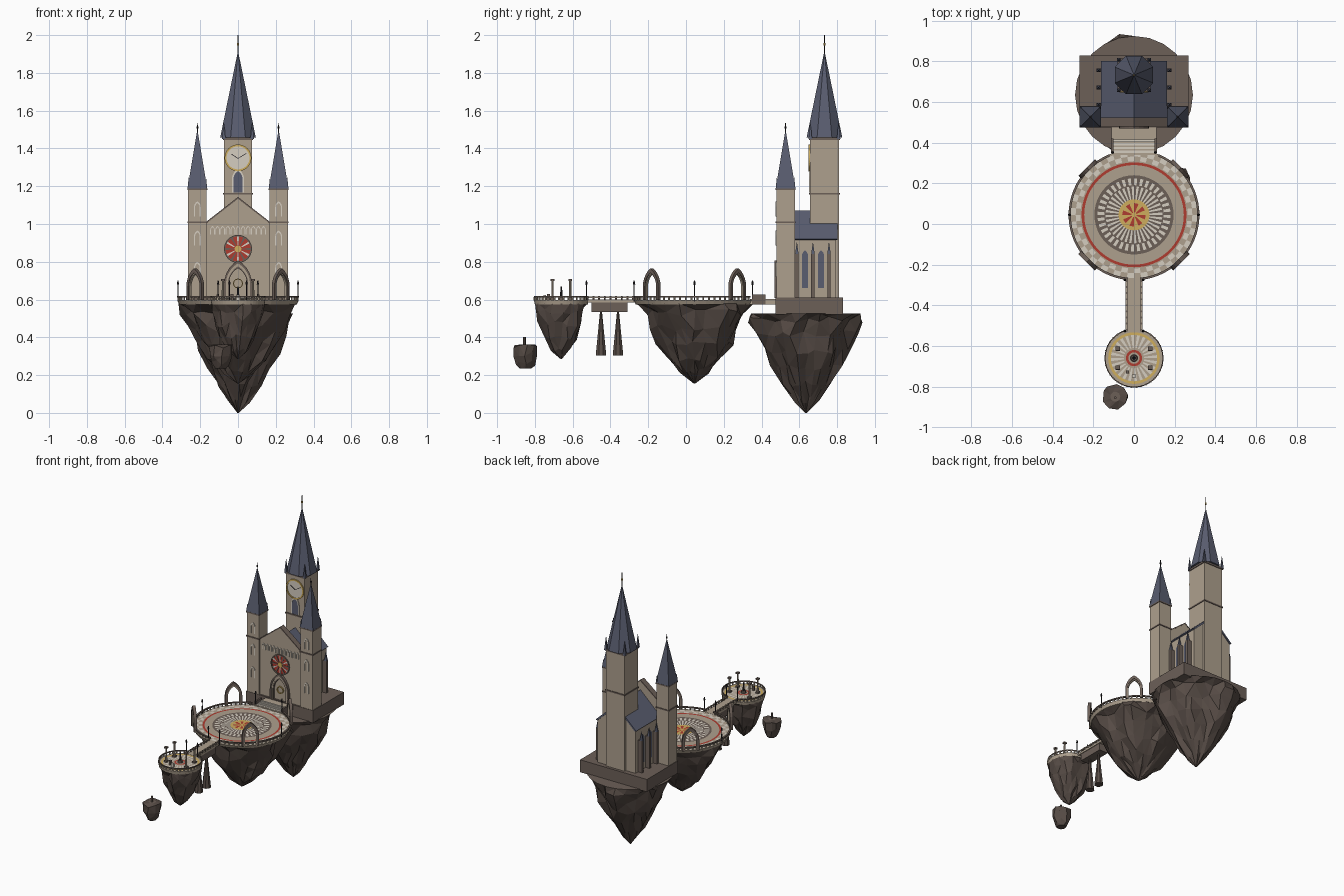
import bpy, bmesh, math, random
from math import sin, cos, pi
from mathutils import Vector

if "Cube" in bpy.data.objects:
    bpy.data.objects.remove(bpy.data.objects["Cube"])

random.seed(4)
COLOURS = {
    "stone": (.42, .35, .27), "pale": (.66, .61, .53), "brown": (.15, .115, .097),
    "rock": (.095, .072, .061), "slate": (.10, .11, .16), "red": (.43, .045, .03),
    "gold": (.62, .42, .11), "dark": (.022, .02, .022)}
MATS = {}
for key, rgb in COLOURS.items():
    MATS[key] = bpy.data.materials.new(key)
    MATS[key].diffuse_color = (*rgb, 1)


class Part:
    """Collects simple solids into one named object."""
    def __init__(self, name):
        self.name, self.bm, self.mats = name, bmesh.new(), []

    def face(self, verts, mat):
        if mat not in self.mats:
            self.mats.append(mat)
        f = self.bm.faces.new(verts)
        f.material_index = self.mats.index(mat)
        return f

    def loft(self, low, high, mat, cap=None):
        a = [self.bm.verts.new(p) for p in low]
        b = [self.bm.verts.new(p) for p in high]
        n = len(a)
        for i in range(n):
            j = (i + 1) % n
            self.face((a[i], a[j], b[j], b[i]), mat)
        self.face(a[::-1], mat)
        self.face(b, cap or mat)

    def box(self, x0, x1, y0, y1, z0, z1, mat):
        base = [(x0, y0), (x1, y0), (x1, y1), (x0, y1)]
        self.loft([(*p, z0) for p in base], [(*p, z1) for p in base], mat)

    def cone(self, x, y, z0, z1, r0, r1, n, mat, turn=0.5, cap=None):
        def ring(r, z):
            return [(x + r * cos((i + turn) * 2 * pi / n), y + r * sin((i + turn) * 2 * pi / n), z)
                    for i in range(n)]
        self.loft(ring(r0, z0), ring(max(r1, .0005), z1), mat, cap)

    def place(self, loc, yaw):
        return lambda u, d, v: (loc[0] + u * cos(yaw) - d * sin(yaw),
                                loc[1] + u * sin(yaw) + d * cos(yaw), loc[2] + v)

    def panel(self, pts, loc, depth, mat, yaw=0):
        at = self.place(loc, yaw)
        self.loft([at(u, 0, v) for u, v in pts], [at(u, depth, v) for u, v in pts], mat)

    def frame(self, outer, inner, loc, depth, mat, yaw=0, closed=False):
        at = self.place(loc, yaw)
        n = len(outer)
        for i in range(n if closed else n - 1):
            j = (i + 1) % n
            q = (outer[i], outer[j], inner[j], inner[i])
            self.loft([at(u, 0, v) for u, v in q], [at(u, depth, v) for u, v in q], mat)

    def done(self):
        bmesh.ops.recalc_face_normals(self.bm, faces=self.bm.faces)
        me = bpy.data.meshes.new(self.name)
        self.bm.to_mesh(me)
        self.bm.free()
        for m in self.mats:
            me.materials.append(MATS[m])
        bpy.context.collection.objects.link(bpy.data.objects.new(self.name, me))


def lancet(w, h, k=5):
    s = h - 3 ** .5 * w
    left = [(-w, 0)] + [(w + 2 * w * cos(pi - i * pi / 3 / k), s + 2 * w * sin(pi - i * pi / 3 / k))
                        for i in range(k + 1)]
    return left + [(-u, v) for u, v in left[-2::-1]]


def circle(r, n=32):
    return [(r * cos(i * 2 * pi / n), r * sin(i * 2 * pi / n)) for i in range(n)]


def arch(p, w, h, t, loc, depth, mat, yaw=0):
    p.frame(lancet(w, h), lancet(w - t, h - 1.6 * t), loc, depth, mat, yaw)


def rock(name, x, y, profile, n=24, rough=.13):
    """Jagged hanging rock with a flat round top."""
    p = Part(name)
    lobes = [random.uniform(1 - rough, 1 + rough) for _ in range(n)]
    rings = []
    for k, (r, z) in enumerate(profile):
        ring = []
        for i in range(n):
            a = (i + (.25 * random.uniform(-1, 1) if k else 0)) * 2 * pi / n
            f = lobes[i // 2 * 2] * random.uniform(1 - rough * .6, 1 + rough * .6) if k else 1
            dz = random.uniform(-.018, .018) if 0 < k < len(profile) - 1 else 0
            ring.append(p.bm.verts.new((x + r * f * cos(a), y + r * f * sin(a), z + dz)))
        rings.append(ring)
    for a, b in zip(rings, rings[1:]):
        for i in range(n):
            p.face((a[i], b[i], b[(i + 1) % n], a[(i + 1) % n]), "rock")
    p.face(rings[0], "brown")
    p.face(rings[-1][::-1], "rock")
    bmesh.ops.triangulate(p.bm, faces=[f for f in p.bm.faces if len(f.verts) == 4])
    p.done()


def mosaic(name, y, z, rings):
    """Inlaid floor: rings of (inner, outer, count, colours, shift)."""
    p = Part(name)
    for r0, r1, n, cols, shift in rings:
        for i in range(n):
            a0, a1 = i * 2 * pi / n, (i + 1) * 2 * pi / n
            q = [(r0, a0), (r1, a0), (r1, a1), (r0, a1)]
            p.face([p.bm.verts.new((r * cos(a), y + r * sin(a), z)) for r, a in q],
                   cols[(i + shift) % len(cols)])
    p.done()


def balustrade(name, y, r, n, gaps):
    """Rim slab edge, posts and rail, open where paths meet it."""
    p = Part(name)
    p.cone(0, y, .575, .597, r * .97, r, 48, "stone")
    for i in range(n):
        a0, a1 = i * 2 * pi / n, (i + 1) * 2 * pi / n
        m = (a0 + a1) / 2
        if any(abs(math.remainder(m - g, 2 * pi)) < w for g, w in gaps):
            continue
        q = [(r * .965, a0), (r, a0), (r, a1), (r * .965, a1)]
        flat = [(s * cos(a), y + s * sin(a)) for s, a in q]
        p.loft([(*f, .612) for f in flat], [(*f, .62) for f in flat], "brown")
        p.cone(r * .98 * cos(m), y + r * .98 * sin(m), .595, .613, .005, .005, 6, "stone")
    p.done()


# Floating rocks
PY, IY, TY = .045, -.66, .733
rock("church_rock", 0, .635, [(.29, .525), (.265, .495), (.24, .42), (.21, .33), (.165, .24),
                              (.115, .15), (.06, .07), (.004, 0)])
rock("plaza_rock", 0, PY, [(.315, .58), (.285, .53), (.25, .45), (.215, .37), (.15, .29),
                           (.085, .22), (.004, .155)])
rock("island_rock", 0, IY, [(.142, .58), (.125, .54), (.11, .47), (.085, .4), (.05, .335), (.003, .285)], 18)
rock("loose_rock", -.092, -.85, [(.025, .362), (.064, .352), (.062, .31), (.05, .265), (.03, .235)], 9, .05)
stump = Part("loose_rock_stump")
stump.cone(-.092, -.855, .35, .403, .007, .007, 6, "brown")
stump.done()

# Plaza
up, down = pi / 2, -pi / 2
balustrade("plaza_rim", PY, .322, 64, [(up, .36), (down, .13)])
PB = ["pale", "brown"]
mosaic("plaza_floor", PY, .599, [
    (.001, .012, 16, ["gold"], 0), (.012, .058, 16, ["gold", "red"], 0), (.058, .076, 32, ["gold"], 0),
    (.076, .14, 72, PB, 0), (.14, .146, 48, ["brown"], 0), (.146, .18, 72, PB, 1),
    (.18, .195, 48, ["brown"], 0), (.195, .245, 48, ["stone"], 0), (.245, .258, 64, ["red"], 0),
    (.258, .264, 48, ["stone"], 0), (.264, .287, 56, ["pale", "stone"], 0),
    (.287, .311, 56, ["pale", "stone"], 1), (.311, .321, 48, ["stone"], 0)])
gates = Part("plaza_arches")
for k in range(4):
    a = pi / 4 + k * pi / 2
    loc = (.31 * cos(a), PY + .31 * sin(a), .597)
    arch(gates, .057, .168, .014, loc, .02, "brown", a - pi / 2)
    arch(gates, .044, .147, .006, loc, .014, "stone", a - pi / 2)
gates.done()
lamps = Part("lamp_posts")
for x, y in [(.318, PY), (.105, .352), (.045, -.275), (.045, -.527)]:
    for s in (-1, 1):
        lamps.cone(s * x, y, .59, .68, .004, .003, 6, "dark")
        lamps.cone(s * x, y, .68, .70, .007, .003, 6, "dark")
lamps.done()

# Steps to the church
steps = Part("church_steps")
steps.box(-.11, .11, .34, .48, .575, .603, "stone")
for k in range(4):
    y = .35 + .018 * k
    steps.box(-.1, .1, y, y + .012, .6, .605 + .002 * k, "pale")
for s in (-1, 1):
    steps.box(s * .107 - .006, s * .107 + .006, .35, .42, .575, .627, "brown")
steps.done()

# Bridge and its hanging piers
bridge = Part("bridge")
bridge.box(-.04, .04, -.53, -.265, .585, .6, "stone")
bridge.box(-.035, .035, -.5, -.31, .535, .586, "brown")
for s in (-1, 1):
    bridge.box(s * .037 - .004, s * .037 + .004, -.53, -.27, .609, .616, "stone")
    for k in range(9):
        bridge.cone(s * .037, -.52 + .03 * k, .598, .618, .005, .005, 6, "brown")
bridge.done()
piers = Part("bridge_piers")
for y in (-.45, -.36):
    piers.cone(0, y, .305, .536, .03, .006, 8, "rock")
piers.done()

# Small island
balustrade("island_rim", IY, .145, 36, [(up, .3)])
mosaic("island_floor", IY, .599, [
    (.001, .02, 16, ["brown"], 0), (.02, .028, 24, ["stone"], 0), (.028, .04, 24, ["red"], 0),
    (.04, .05, 24, ["stone"], 0), (.05, .114, 48, ["pale", "stone"], 0),
    (.114, .127, 36, ["gold"], 0), (.127, .144, 36, ["stone"], 0)])
cols = Part("island_columns")
for x in (-.08, .08):
    for y in (IY - .047, IY + .047):
        cols.box(x - .011, x + .011, y - .011, y + .011, .597, .61, "brown")
        cols.cone(x, y, .61, .697, .007, .006, 8, "stone")
        cols.box(x - .01, x + .01, y - .01, y + .01, .697, .708, "brown")
cols.cone(0, IY, .597, .615, .018, .015, 8, "brown")
cols.cone(0, IY, .615, .668, .008, .004, 8, "dark")
cols.box(-.01, .01, -.755, -.74, .597, .625, "pale")
cols.box(-.04, -.025, -.735, -.72, .597, .63, "brown")
cols.done()

# Church base, nave and roof
nave = Part("church_nave")
nave.box(-.268, .268, .475, .83, .52, .61, "brown")
nave.panel([(-.152, .6), (.152, .6), (.152, .92), (0, 1.055), (-.152, .92)], (0, .5, 0), .295, "stone")
nave.frame([(-.162, .92), (0, 1.072), (.162, .92)], [(-.15, .915), (0, 1.055), (.15, .915)],
           (0, .5, 0), .302, "slate")
for s in (-1, 1):
    for y in (.587, .672, .757):
        x0, x1 = sorted((s * .15, s * .185))
        nave.box(x0, x1, y - .009, y + .009, .6, .84, "brown")
        nave.cone(s * .175, y, .84, .905, .013, 0, 4, "slate")
    for y in (.63, .715):
        nave.panel(lancet(.016, .2), (s * .157, y, .66), .005, "slate", s * pi / 2)
nave.done()

# Front wall with portal, rose window and blind arcade
front = Part("church_front")
FY = .487
front.panel([(-.167, .6), (.167, .6), (.167, 1.005), (0, 1.135), (-.167, 1.005)], (0, FY, 0), .035, "stone")
front.frame([(-.168, 1.012), (0, 1.143), (.168, 1.012)], [(-.168, 1.003), (0, 1.133), (.168, 1.003)],
            (0, FY - .006, 0), .042, "brown")
arch(front, .074, .2, .01, (0, FY - .018, .608), .02, "brown")
arch(front, .064, .184, .01, (0, FY - .013, .608), .015, "stone")
arch(front, .054, .168, .006, (0, FY - .01, .608), .012, "brown")
front.frame(circle(.026), circle(.021), (0, FY - .008, .685), .01, "gold", 0, True)
front.frame(circle(.074), circle(.066), (0, FY - .008, .868), .01, "brown", 0, True)
front.panel(circle(.067), (0, FY - .003, .868), .005, "red")
for i in range(12):
    a = i * pi / 6
    spoke = [(.02, -.002), (.066, -.006), (.066, .006), (.02, .002)]
    front.panel([(u * cos(a) - v * sin(a), u * sin(a) + v * cos(a)) for u, v in spoke],
                (0, FY - .006, .868), .005, "pale" if i % 2 else "brown")
front.panel(circle(.018, 16), (0, FY - .007, .868), .005, "gold")
for k in range(11):
    arch(front, .012, .045, .004, (-.135 + .027 * k, FY - .005, .945), .007, "pale")
front.done()

# Side towers
for s, side in ((-1, "left"), (1, "right")):
    t = Part(side + "_tower")
    cx, cy = s * .215, .527
    t.box(cx - .049, cx + .049, cy - .049, cy + .049, .6, 1.185, "stone")
    for z in (1.005, 1.18):
        t.box(cx - .053, cx + .053, cy - .053, cy + .053, z, z + .009, "brown")
    for z in (.72, .885, 1.04):
        arch(t, .018, .08, .006, (cx, cy - .053, z), .006, "pale")
    t.cone(cx, cy, 1.188, 1.5, .074, 0, 4, "slate")
    for i in (-1, 1):
        for j in (-1, 1):
            t.cone(cx + i * .046, cy + j * .046, 1.185, 1.245, .009, 0, 4, "slate")
    t.cone(cx, cy, 1.48, 1.535, .003, .002, 6, "dark")
    t.cone(cx, cy, 1.505, 1.515, .006, .006, 6, "dark")
    t.done()

# Clock tower
tower = Part("clock_tower")
tower.box(-.075, .075, TY - .077, TY + .077, .6, 1.455, "stone")
tower.box(-.079, .079, TY - .081, TY + .081, 1.155, 1.165, "brown")
tower.box(-.08, .08, TY - .082, TY + .082, 1.445, 1.458, "brown")
tower.cone(0, TY, 1.458, 1.915, .102, 0, 8, "slate")
for i in (-1, 1):
    for j in (-1, 1):
        tower.cone(i * .075, TY + j * .075, 1.45, 1.55, .013, 0, 4, "slate")
tower.cone(0, TY, 1.89, 2.0, .003, .002, 6, "dark")
tower.cone(0, TY, 1.945, 1.957, .006, .006, 6, "gold")
tower.done()
clock = Part("clock_and_window")
CY = TY - .077
clock.panel(circle(.064), (0, CY - .004, 1.35), .005, "pale")
clock.frame(circle(.071), circle(.061), (0, CY - .008, 1.35), .01, "gold", 0, True)
for pts in ([(-.003, -.003), (.003, -.003), (-.034, .022), (-.036, .019)],
            [(-.003, -.003), (.003, -.003), (.044, .022), (.042, .025)]):
    clock.panel(pts, (0, CY - .007, 1.35), .004, "dark")
arch(clock, .032, .125, .008, (0, CY - .006, 1.168), .008, "pale")
clock.panel(lancet(.024, .112), (0, CY - .003, 1.168), .004, "slate")
clock.done()

for m in bpy.data.materials:
    if m.users and not m.is_grease_pencil:
        m.use_nodes = True
        m.node_tree.nodes["Principled BSDF"].inputs["Base Color"].default_value = m.diffuse_color
